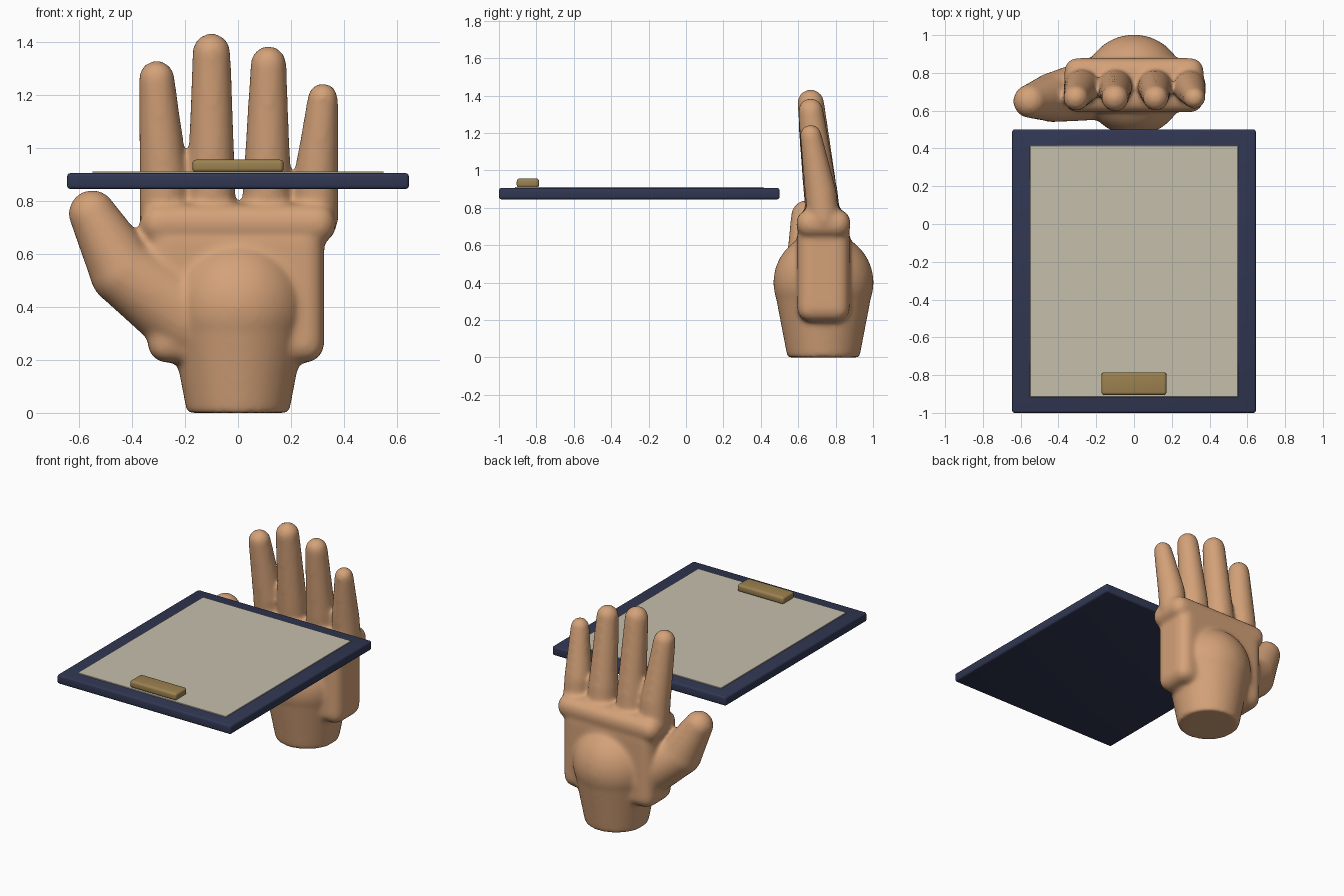
import bpy, bmesh
from math import radians
from mathutils import Vector, Matrix

cube = bpy.data.objects.get("Cube")
if cube:
    bpy.data.objects.remove(cube, do_unlink=True)


def material(name, rgb):
    mat = bpy.data.materials.new(name)
    mat.use_nodes = True
    mat.diffuse_color = (*rgb, 1)
    mat.node_tree.nodes["Principled BSDF"].inputs["Base Color"].default_value = (*rgb, 1)
    return mat


skin = material("skin", (0.66, 0.36, 0.19))
navy = material("navy", (0.03, 0.038, 0.085))
cream = material("cream", (0.56, 0.52, 0.41))
brass = material("brass", (0.33, 0.22, 0.08))


def add_box(bm, lo, hi, bevel, segments):
    lo, hi = Vector(lo), Vector(hi)
    place = Matrix.Translation((lo + hi) / 2) @ Matrix.Diagonal((*(hi - lo), 1))
    part = bmesh.ops.create_cube(bm, size=1, matrix=place)
    edges = {e for v in part["verts"] for e in v.link_edges}
    bmesh.ops.bevel(bm, geom=list(edges), offset=bevel, segments=segments,
                    profile=0.5, affect='EDGES')


def add_limb(bm, joints):
    """Chain of spheres joined by tapered tubes; joints are (position, radius)."""
    joints = [(Vector(p), r) for p, r in joints]
    for p, r in joints:
        bmesh.ops.create_uvsphere(bm, u_segments=32, v_segments=16, radius=r,
                                  matrix=Matrix.Translation(p))
    for (a, ra), (b, rb) in zip(joints, joints[1:]):
        turn = (b - a).to_track_quat('Z', 'Y').to_matrix().to_4x4()
        bmesh.ops.create_cone(bm, cap_ends=True, segments=32, radius1=ra, radius2=rb,
                              depth=(b - a).length,
                              matrix=Matrix.Translation((a + b) / 2) @ turn)


def finish(name, bm, mat):
    mesh = bpy.data.meshes.new(name)
    bm.to_mesh(mesh)
    bm.free()
    mesh.materials.append(mat)
    obj = bpy.data.objects.new(name, mesh)
    bpy.context.collection.objects.link(obj)
    return obj


# Hand: overlapping volumes, fused into one skin
hand = bmesh.new()
add_box(hand, (-0.34, 0.595, 0.19), (0.325, 0.875, 0.72), 0.07, 4)
add_box(hand, (-0.37, 0.59, 0.64), (0.37, 0.88, 0.79), 0.07, 4)

# Wrist and heel of the hand
bmesh.ops.create_cone(hand, cap_ends=True, segments=48, radius1=0.193, radius2=0.262,
                      depth=0.36, matrix=Matrix.Translation((0, 0.735, 0.18)))
bmesh.ops.create_uvsphere(hand, u_segments=48, v_segments=24, radius=0.268,
                          matrix=Matrix.Translation((0, 0.735, 0.4)))

# Fingers: base x, tip x, tip height, base radius, tip radius
fingers = [(-0.28, -0.307, 1.33, 0.092, 0.068),
           (-0.1, -0.1, 1.433, 0.09, 0.072),
           (0.11, 0.115, 1.385, 0.09, 0.068),
           (0.295, 0.32, 1.245, 0.085, 0.058)]
for base_x, tip_x, top, base_r, tip_r in fingers:
    add_limb(hand, [((base_x, 0.735, 0.74), base_r),
                    ((base_x, 0.72, 0.88), base_r),
                    ((tip_x, 0.667, top - tip_r), tip_r)])

# Thumb
add_limb(hand, [((-0.18, 0.72, 0.36), 0.17), ((-0.43, 0.67, 0.535), 0.132),
                ((-0.55, 0.65, 0.752), 0.09)])

hand_obj = finish("hand", hand, skin)
remesh = hand_obj.modifiers.new("fuse", 'REMESH')
remesh.mode = 'VOXEL'
remesh.voxel_size = 0.013
remesh.use_smooth_shade = True
soften = hand_obj.modifiers.new("soften", 'SMOOTH')
soften.factor = 0.5
soften.iterations = 12

# Board, sheet and clip
for name, lo, hi, bevel, segments, mat in [
        ("board", (-0.645, -1, 0.845), (0.645, 0.5, 0.905), 0.012, 3, navy),
        ("sheet", (-0.55, -0.915, 0.903), (0.55, 0.415, 0.911), 0.001, 1, cream),
        ("clip", (-0.172, -0.905, 0.908), (0.172, -0.785, 0.956), 0.015, 4, brass)]:
    bm = bmesh.new()
    add_box(bm, lo, hi, bevel, segments)
    obj = finish(name, bm, mat)
    bpy.ops.object.select_all(action='DESELECT')
    obj.select_set(True)
    bpy.context.view_layer.objects.active = obj
    bpy.ops.object.shade_smooth_by_angle(angle=radians(40))
